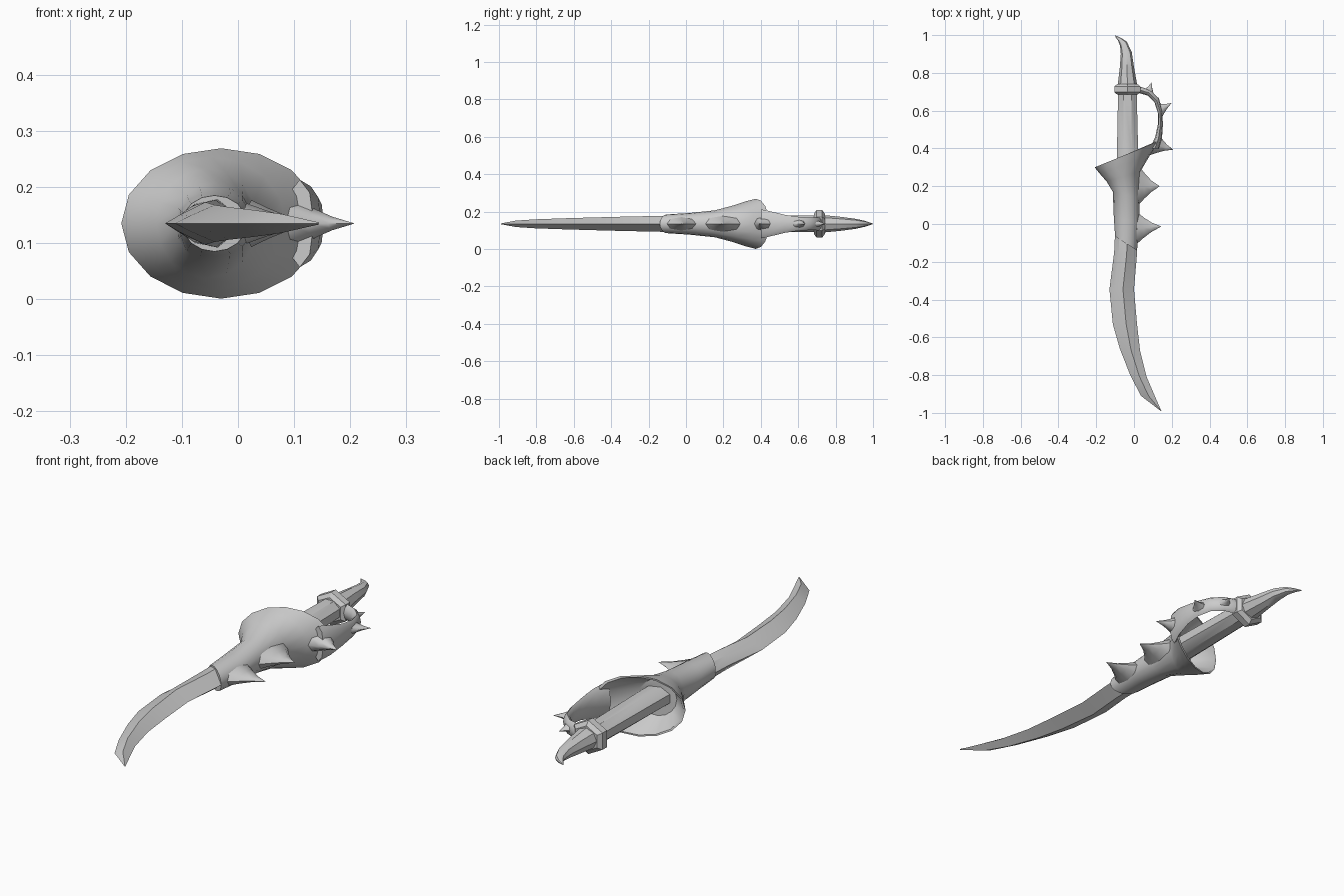
import bpy, bmesh, math
from mathutils import Vector

ZC = 0.135  # height of the sword's middle plane

mat = bpy.data.materials.new("grey")
mat.diffuse_color = (0.6, 0.6, 0.6, 1)


def loft(name, rings, smooth=40):
    """Skin a list of equal-length point rings, cap both ends."""
    bm = bmesh.new()
    vr = [[bm.verts.new(p) for p in r] for r in rings]
    n = len(vr[0])
    for a, b in zip(vr, vr[1:]):
        for i in range(n):
            j = (i + 1) % n
            bm.faces.new((a[i], a[j], b[j], b[i]))
    bm.faces.new(vr[0])
    bm.faces.new(vr[-1])
    bmesh.ops.remove_doubles(bm, verts=bm.verts, dist=0.0005)
    bmesh.ops.recalc_face_normals(bm, faces=bm.faces)
    me = bpy.data.meshes.new(name)
    bm.to_mesh(me)
    bm.free()
    me.materials.append(mat)
    ob = bpy.data.objects.new(name, me)
    bpy.context.collection.objects.link(ob)
    bpy.ops.object.select_all(action='DESELECT')
    ob.select_set(True)
    bpy.context.view_layer.objects.active = ob
    if smooth:
        bpy.ops.object.shade_smooth_by_angle(angle=math.radians(smooth))
    return ob


def oval(left, right, zh, n=8, phase=0.0):
    """Oval ring between two (x, y) points, zh high either side."""
    l, r = Vector(left), Vector(right)
    mid, half = (l + r) / 2, (r - l) / 2
    pts = []
    for i in range(n):
        a = 2 * math.pi * i / n + phase
        p = mid + half * math.cos(a)
        pts.append((p.x, p.y, ZC + zh * math.sin(a)))
    return pts


def blade_ring(left, right, zh, shoulder):
    """Two-edged section with a shoulder bevel on the back edge."""
    l, r = Vector(left), Vector(right)
    s, m = l.lerp(r, 0.2), l.lerp(r, 0.55)
    sh = zh * shoulder
    prof = [(l, 0), (s, sh), (m, zh), (r, 0), (m, -zh), (s, -sh)]
    return [(p.x, p.y, ZC + z) for p, z in prof]


# Curved blade
loft("blade", [blade_ring(*s) for s in [
    ((-0.10, -0.04), (0.018, -0.08), 0.044, 0.8),
    ((-0.105, -0.15), (0.015, -0.17), 0.042, 0.75),
    ((-0.13, -0.345), (0.0, -0.345), 0.038, 0.4),
    ((-0.112, -0.53), (0.016, -0.53), 0.033, 0.4),
    ((-0.075, -0.66), (0.032, -0.67), 0.029, 0.4),
    ((-0.02, -0.80), (0.067, -0.81), 0.024, 0.4),
    ((0.037, -0.91), (0.11, -0.91), 0.017, 0.4),
    ((0.142, -0.99), (0.145, -0.99), 0.002, 0.4)]], 25)

# Flared hand guard: outer shell, slanted rim, hollow inside
loft("hand_guard", [oval(*s, n=16) for s in [
    ((-0.10, -0.066), (0.016, -0.14), 0.050),
    ((-0.107, 0.04), (0.028, 0.00), 0.058),
    ((-0.112, 0.17), (0.028, 0.14), 0.072),
    ((-0.145, 0.225), (0.035, 0.28), 0.098),
    ((-0.18, 0.265), (0.085, 0.365), 0.119),
    ((-0.208, 0.30), (0.148, 0.445), 0.134),
    ((-0.198, 0.30), (0.135, 0.445), 0.127),
    ((-0.12, 0.235), (0.03, 0.29), 0.080)]], 45)

# Knuckle bow from guard rim to collar
loft("knuckle_bow", [oval(*s, n=8) for s in [
    ((0.085, 0.40), (0.135, 0.40), 0.078),
    ((0.112, 0.46), (0.148, 0.45), 0.066),
    ((0.127, 0.53), (0.153, 0.525), 0.048),
    ((0.126, 0.59), (0.150, 0.60), 0.038),
    ((0.108, 0.645), (0.132, 0.665), 0.034),
    ((0.072, 0.68), (0.085, 0.71), 0.034),
    ((0.02, 0.695), (0.025, 0.73), 0.036),
    ((-0.03, 0.69), (-0.03, 0.73), 0.036)]], 50)

# Handle
loft("handle", [oval(*s, n=8, phase=math.pi / 8) for s in [
    ((-0.098, 0.22), (0.028, 0.22), 0.050),
    ((-0.095, 0.37), (0.027, 0.37), 0.050),
    ((-0.088, 0.71), (0.018, 0.71), 0.047)]])

# Collar, pointed above and below
loft("collar", [oval((-0.035 - w, y), (-0.035 + w, y), h, n=6, phase=math.pi / 6)
                for w, y, h in [(0.062, 0.685, 0.055), (0.08, 0.698, 0.074),
                                (0.08, 0.728, 0.074), (0.06, 0.742, 0.055)]], 0)

# Horn-shaped pommel
loft("pommel", [oval(*s, n=8) for s in [
    ((-0.088, 0.72), (0.020, 0.72), 0.048),
    ((-0.075, 0.83), (0.000, 0.83), 0.037),
    ((-0.070, 0.90), (-0.012, 0.91), 0.027),
    ((-0.074, 0.945), (-0.038, 0.965), 0.016),
    ((-0.084, 0.97), (-0.068, 0.985), 0.009),
    ((-0.102, 0.996), (-0.100, 0.999), 0.002)]])

# Spikes along the guard and bow: base ends, half height, tip
spikes = [((0.010, -0.11), (0.020, 0.06), 0.036, (0.143, -0.013)),
          ((0.015, 0.09), (0.032, 0.30), 0.042, (0.135, 0.20)),
          ((0.085, 0.365), (0.135, 0.47), 0.040, (0.207, 0.394)),
          ((0.140, 0.55), (0.120, 0.64), 0.028, (0.198, 0.64)),
          ((0.110, 0.67), (0.045, 0.705), 0.026, (0.093, 0.75))]
for i, (a, b, zh, tip) in enumerate(spikes):
    a, b, tip = Vector(a), Vector(b), Vector(tip)
    rings = []
    for t, w in [(0, 1), (0.3, 0.62), (0.6, 0.3), (1, 0.01)]:
        c = ((a + b) / 2).lerp(tip, t)
        h = (b - a) / 2 * w
        rings.append(oval(c - h, c + h, zh * w, n=8))
    loft(f"spike_{i + 1}", rings, 50)
